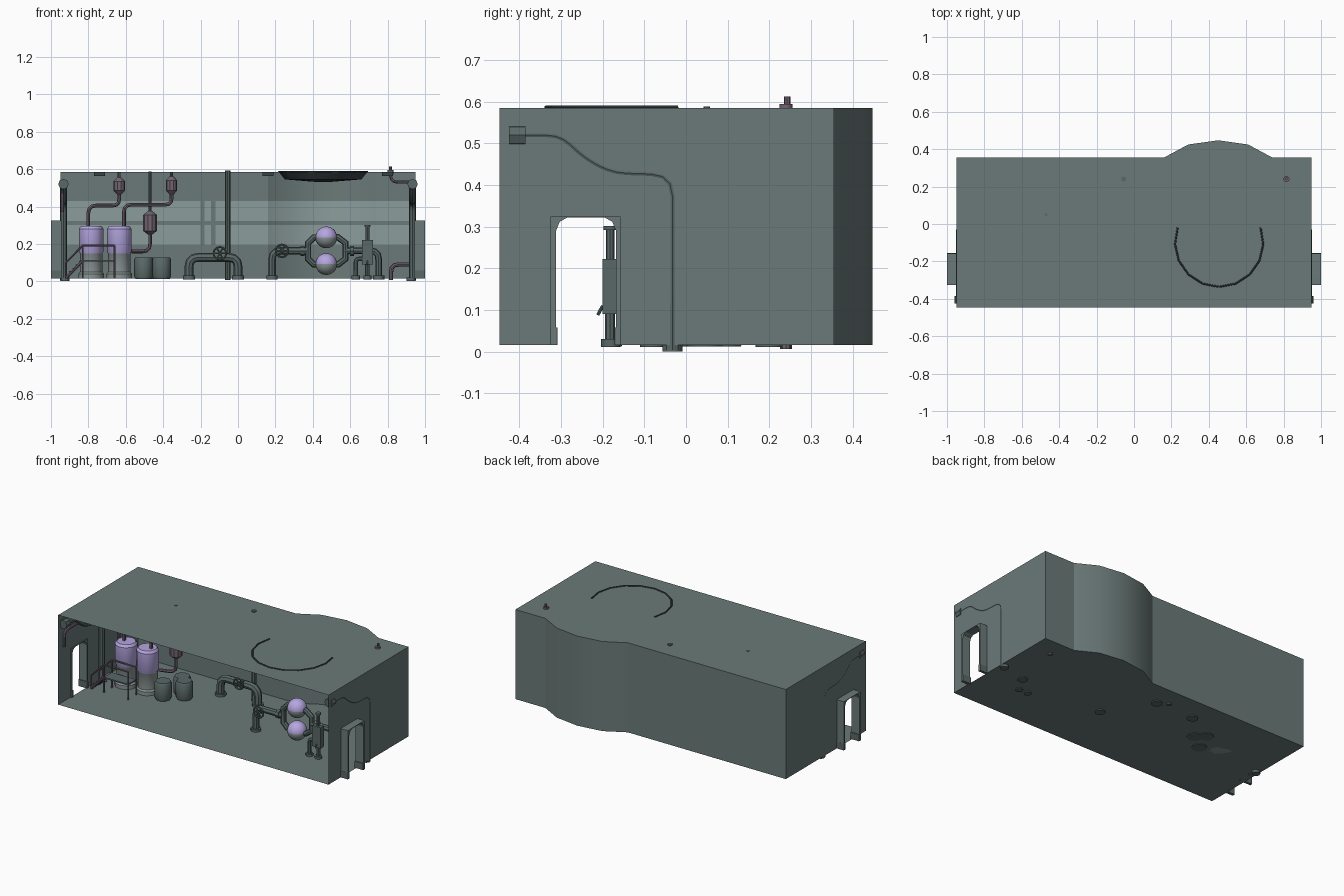
import bpy, bmesh, math
from mathutils import Vector

if "Cube" in bpy.data.objects:
    bpy.data.objects.remove(bpy.data.objects["Cube"])


def material(name, r, g, b):
    m = bpy.data.materials.new(name)
    m.diffuse_color = (r, g, b, 1)
    m.use_nodes = True
    m.node_tree.nodes["Principled BSDF"].inputs["Base Color"].default_value = m.diffuse_color
    return m


WALL = material("wall grey green", 0.145, 0.195, 0.188)
PANEL = material("wall panel pale", 0.26, 0.335, 0.335)
PIPE = material("pipe dark green", 0.10, 0.14, 0.135)
STEEL = material("steel grey", 0.25, 0.30, 0.29)
LILAC = material("lilac", 0.46, 0.38, 0.74)
PLUM = material("plum grey", 0.17, 0.13, 0.17)
DARK = material("lamp dark", 0.04, 0.055, 0.055)
FLOOR, TOP = 0.016, 0.585


def sheet(name, verts, faces, mat, smooth=None):
    me = bpy.data.meshes.new(name)
    me.from_pydata(verts, [], faces)
    return finish(name, me, [mat], smooth)


def finish(name, me, mats, smooth=None):
    ob = bpy.data.objects.new(name, me)
    bpy.context.collection.objects.link(ob)
    for m in mats:
        me.materials.append(m)
    if smooth:
        bpy.ops.object.select_all(action='DESELECT')
        ob.select_set(True)
        bpy.context.view_layer.objects.active = ob
        bpy.ops.object.shade_smooth_by_angle(angle=math.radians(smooth))
    return ob


def box(name, x0, x1, y0, y1, z0, z1, mat):
    bm = bmesh.new()
    bmesh.ops.create_cube(bm, size=1)
    for v in bm.verts:
        v.co = ((x0 + x1) / 2 + v.co.x * (x1 - x0), (y0 + y1) / 2 + v.co.y * (y1 - y0),
                (z0 + z1) / 2 + v.co.z * (z1 - z0))
    me = bpy.data.meshes.new(name)
    bm.to_mesh(me)
    return finish(name, me, [mat])


def lathe(name, x, y, profile, mats, n=12, split=None):
    """Spin (radius, height) points; faces above split take the second material."""
    bm = bmesh.new()
    rings = [[bm.verts.new((x + r * math.cos(2 * math.pi * i / n), y + r * math.sin(2 * math.pi * i / n), z))
              for i in range(n)] for r, z in profile]
    for a, b in zip(rings, rings[1:]):
        for i in range(n):
            bm.faces.new((a[i], a[(i + 1) % n], b[(i + 1) % n], b[i]))
    bm.faces.new(rings[0][::-1])
    bm.faces.new(rings[-1])
    for f in bm.faces:
        if split and f.calc_center_median().z > split:
            f.material_index = 1
    me = bpy.data.meshes.new(name)
    bm.to_mesh(me)
    return finish(name, me, mats, 35)


def tube(name, pts, r, mat, bend=0.04, cyclic=False):
    """Round pipe along points with rounded corners."""
    P = [Vector(p) for p in pts]
    path = [P[0]]
    for a, b, c in zip(P, P[1:], P[2:]):
        d = min(bend, (a - b).length * 0.48, (c - b).length * 0.48)
        s, e = b + (a - b).normalized() * d, b + (c - b).normalized() * d
        path += [s * (1 - t) ** 2 + b * 2 * t * (1 - t) + e * t * t for t in (0, 0.33, 0.67, 1)]
    path.append(P[-1])
    if cyclic:
        path = P
    cu = bpy.data.curves.new(name, 'CURVE')
    cu.dimensions = '3D'
    cu.bevel_depth, cu.bevel_resolution, cu.use_fill_caps = r, 2, True
    sp = cu.splines.new('POLY')
    sp.points.add(len(path) - 1)
    for q, p in zip(sp.points, path):
        q.co = (*p, 1)
    sp.use_cyclic_u = cyclic
    tmp = bpy.data.objects.new(name, cu)
    bpy.context.collection.objects.link(tmp)
    me = bpy.data.meshes.new_from_object(tmp)
    bpy.data.objects.remove(tmp)
    me.materials.clear()
    return finish(name, me, [mat], 40)


def flange(x, y, r, z=FLOOR):
    lathe("pipe_flange", x, y, [(r, z - 0.005), (r, z + 0.015)], [PIPE])


# Room shell: floor, ceiling, bulging back wall
BACK = [(-0.95, 0.355), (0.16, 0.355), (0.29, 0.425), (0.45, 0.4475), (0.61, 0.425), (0.74, 0.355), (0.95, 0.355)]
PLAN = [(-0.95, -0.4475), (0.95, -0.4475)] + BACK[::-1]
for name, z in (("floor", FLOOR), ("ceiling", TOP)):
    sheet(name, [(x, y, z) for x, y in PLAN], [list(range(len(PLAN)))], WALL)
sheet("back_wall", [(x, y, z) for x, y in BACK for z in (FLOOR, TOP)],
      [(2 * i, 2 * i + 2, 2 * i + 3, 2 * i + 1) for i in range(len(BACK) - 1)], WALL, 25)


def wall_y(x):
    for (x0, y0), (x1, y1) in zip(BACK, BACK[1:]):
        if x0 <= x <= x1:
            return y0 + (y1 - y0) * (x - x0) / (x1 - x0)


# Pale panels on the back wall
for z0, z1 in ((0.195, 0.30), (0.322, 0.43)):
    for a, b in ((-0.92, -0.2), (-0.18, -0.145), (-0.12, 0.93)):
        xs = [a] + [x for x, _ in BACK if a < x < b] + [b]
        sheet("wall_panel", [(x, wall_y(x) - 0.005, z) for x in xs for z in (z0, z1)],
              [(2 * i, 2 * i + 2, 2 * i + 3, 2 * i + 1) for i in range(len(xs) - 1)], PANEL, 25)

# Side walls with arched doorways and projecting door tunnels
ARCH = [(-0.312, FLOOR), (-0.312, 0.29), (-0.303, 0.312), (-0.285, 0.322),
        (-0.195, 0.322), (-0.177, 0.312), (-0.168, 0.29), (-0.168, FLOOR)]
OUTER = [(-0.325, FLOOR), (-0.325, 0.29), (-0.325, 0.325), (-0.285, 0.326),
         (-0.195, 0.326), (-0.157, 0.325), (-0.157, 0.29), (-0.157, FLOOR)]
for s in (-1, 1):
    wall = [(-0.4475, FLOOR)] + ARCH + [(0.355, FLOOR), (0.355, TOP), (-0.4475, TOP)]
    sheet("side_wall", [(s * 0.95, y, z) for y, z in wall], [list(range(len(wall)))], WALL)
    n = len(ARCH)
    verts = [(s * x, y, z) for x in (0.945, 1.0) for loop in (ARCH, OUTER) for y, z in loop]
    faces = []
    for i in range(n - 1):
        for a, b in ((0, n), (n, 3 * n), (3 * n, 2 * n), (2 * n, 0)):
            faces.append((a + i, a + i + 1, b + i + 1, b + i))
    sheet("door_tunnel", verts, faces, WALL)
    for y0, y1 in ((-0.326, -0.308), (-0.172, -0.156)):
        box("door_foot", s * 0.94, s * 1.0, y0, y1, FLOOR, 0.058, PIPE)
    # Wall pipe rising beside the door and running over it
    x = s * 0.933
    tube("wall_pipe", [(x, -0.033, 0.004), (x, -0.033, 0.425), (x, -0.18, 0.43), (x, -0.25, 0.47),
                       (x, -0.30, 0.52), (x, -0.42, 0.52)], 0.019, PIPE, 0.05)
    tube("wall_pipe_collar", [(x, -0.425, 0.52), (x, -0.385, 0.52)], 0.028, PIPE)
    flange(x * 0.992, -0.033, 0.024, 0.006)
tube("left_wall_thin_pipe", [(-0.94, -0.4, 0.37), (-0.94, -0.4, 0.47), (-0.94, 0.15, 0.47), (-0.94, 0.15, 0.1)],
     0.009, PLUM)

# Ceiling fixtures: big round lamp, its rim, and three strip lamps
lathe("round_lamp", 0.455, -0.1, [(0.02, 0.53), (0.205, 0.545), (0.235, 0.583)], [DARK], 10)
rim = [(0.455 + 0.236 * math.cos(a), -0.1 + 0.236 * math.sin(a), 0.586)
       for a in [math.radians(160 + 22 * i) for i in range(11)]]
tube("round_lamp_rim", rim, 0.005, DARK, 0.005)
for x, y in ((-0.74, -0.235), (0.16, -0.065), (0.8, -0.065)):
    box("strip_lamp", x - 0.03, x + 0.03, y - 0.13, y + 0.13, 0.562, 0.584, DARK)

# Two storage tanks
for x in (-0.785, -0.635):
    lathe("storage_tank", x, 0.0, [(0.068, FLOOR), (0.068, 0.04), (0.06, 0.05), (0.06, 0.15), (0.066, 0.16),
                                   (0.066, 0.28), (0.055, 0.295)], [STEEL, LILAC], 12, 0.155)
# Tank pipes and small canisters
tube("tank_pipe", [(-0.8, 0, 0.29), (-0.8, 0, 0.405), (-0.635, 0, 0.405), (-0.635, 0, 0.48)], 0.010, PLUM)
tube("tank_pipe", [(-0.61, 0, 0.29), (-0.61, 0, 0.41), (-0.355, 0, 0.41), (-0.355, 0, 0.48)], 0.010, PLUM)
tube("tank_pipe", [(-0.57, 0.02, 0.16), (-0.47, 0.05, 0.16), (-0.47, 0.05, 0.27)], 0.010, PLUM)
for x, y, z0, z1, r in ((-0.635, 0, 0.465, 0.555, 0.03), (-0.355, 0, 0.465, 0.56, 0.029),
                        (-0.47, 0.05, 0.25, 0.375, 0.037)):
    lathe("canister", x, y, [(0.012, z0), (r, z0 + 0.02), (r, z1 - 0.02), (0.012, z1)], [PLUM], 10)
    tube("canister_hanger", [(x, y, z1), (x, y, 0.588 if r > 0.03 else 0.584)], 0.008, PIPE)

# Barrels
for x, y in ((-0.505, -0.03), (-0.455, 0.09), (-0.408, 0.045)):
    lathe("barrel", x, y, [(0.044, FLOOR - 0.003), (0.05, 0.03), (0.05, 0.118), (0.044, 0.128)], [PIPE], 10)

# Walkway with railing and stairs in front of the tanks
box("walkway", -0.83, -0.66, -0.16, -0.08, 0.105, 0.113, PIPE)
for y in (-0.16, -0.08):
    tube("walkway_rail", [(-0.92, y, 0.10), (-0.83, y, 0.192), (-0.66, y, 0.192), (-0.66, y, FLOOR)], 0.005, PLUM, 0.005)
    tube("stair_stringer", [(-0.92, y, FLOOR), (-0.83, y, 0.11)], 0.007, PLUM)
    for x, z in ((-0.92, 0.10), (-0.83, 0.19)):
        tube("rail_post", [(x, y, FLOOR), (x, y, z)], 0.005, PLUM)
for i in range(5):
    x, z = -0.91 + 0.018 * i, 0.03 + 0.018 * i
    box("stair_tread", x - 0.012, x + 0.012, -0.16, -0.08, z, z + 0.006, PLUM)


def valve_wheel(x, y, z, r):
    ring = [(x + r * math.cos(math.pi * i / 6), y, z + r * math.sin(math.pi * i / 6)) for i in range(12)]
    tube("valve_wheel", ring, 0.005, PIPE, cyclic=True)
    for i in range(3):
        a = math.pi * i / 3
        d = Vector((r * math.cos(a), 0, r * math.sin(a)))
        c = Vector((x, y, z))
        tube("valve_spoke", [c - d, c + d], 0.004, PIPE)
    tube("valve_stem", [(x, y, z), (x, y + 0.05, z)], 0.008, PIPE)


# Arched floor pipe with valve, and full height riser
tube("floor_pipe", [(-0.262, 0.2, FLOOR), (-0.262, 0.2, 0.128), (0.0, 0.2, 0.128), (0.0, 0.2, FLOOR)], 0.024, PIPE, 0.05)
for x in (-0.262, 0.0):
    flange(x, 0.2, 0.033)
valve_wheel(-0.097, 0.145, 0.15, 0.034)
tube("riser_pipe", [(-0.055, 0.24, 0.006), (-0.055, 0.24, 0.592)], 0.014, PIPE)

# Sphere manifold with ring pipe
Y = -0.08
tube("manifold_inlet", [(0.182, Y, FLOOR), (0.182, Y, 0.163), (0.37, Y, 0.163)], 0.02, PIPE, 0.045)
tube("manifold_outlet", [(0.57, Y, 0.163), (0.752, Y, 0.163), (0.752, Y, FLOOR)], 0.018, PIPE, 0.045)
for x in (0.182, 0.752):
    flange(x, Y, 0.03)
for x in (0.335, 0.60):
    tube("manifold_collar", [(x, Y, 0.163), (x + 0.02, Y, 0.163)], 0.027, PIPE)
tube("manifold_ring", [(0.375, Y, 0.12), (0.405, Y, 0.09), (0.535, Y, 0.09), (0.575, Y, 0.12), (0.575, Y, 0.205),
                       (0.535, Y, 0.235), (0.405, Y, 0.235), (0.375, Y, 0.205)], 0.018, PIPE, cyclic=True)
valve_wheel(0.235, Y - 0.05, 0.163, 0.034)
for z in (0.235, 0.092):
    prof = [(max(0.001, 0.058 * math.sin(math.pi * i / 12)), z - 0.058 * math.cos(math.pi * i / 12)) for i in range(13)]
    lathe("sphere_vessel", 0.472, Y, prof, [STEEL, LILAC], 20, z)

# Pump with rod and legs
box("pump_body", 0.662, 0.722, -0.201, -0.168, 0.09, 0.222, PIPE)
tube("pump_rod", [(0.692, -0.182, 0.22), (0.692, -0.182, 0.30)], 0.010, PIPE)
lathe("pump_cap", 0.692, -0.182, [(0.016, 0.292), (0.016, 0.302)], [PIPE])
tube("pump_leg", [(0.692, -0.182, FLOOR), (0.692, -0.182, 0.09)], 0.012, PIPE)
tube("pump_feed", [(0.63, -0.182, FLOOR), (0.63, -0.182, 0.12), (0.67, -0.182, 0.12)], 0.012, PIPE, 0.02)
for x in (0.63, 0.692):
    flange(x, -0.182, 0.022)
tube("pump_lever", [(0.692, -0.2, 0.11), (0.692, -0.212, 0.088)], 0.004, PIPE)

# Corner pipes by the right wall
tube("corner_pipe_low", [(0.818, 0.24, 0.006), (0.818, 0.24, 0.09), (0.948, 0.24, 0.09)], 0.012, PLUM)
tube("corner_pipe_high", [(0.815, 0.243, 0.613), (0.815, 0.243, 0.53), (0.948, 0.243, 0.53)], 0.008, PLUM)
lathe("corner_pipe_collar", 0.815, 0.24, [(0.016, 0.57), (0.016, 0.595)], [PLUM])
